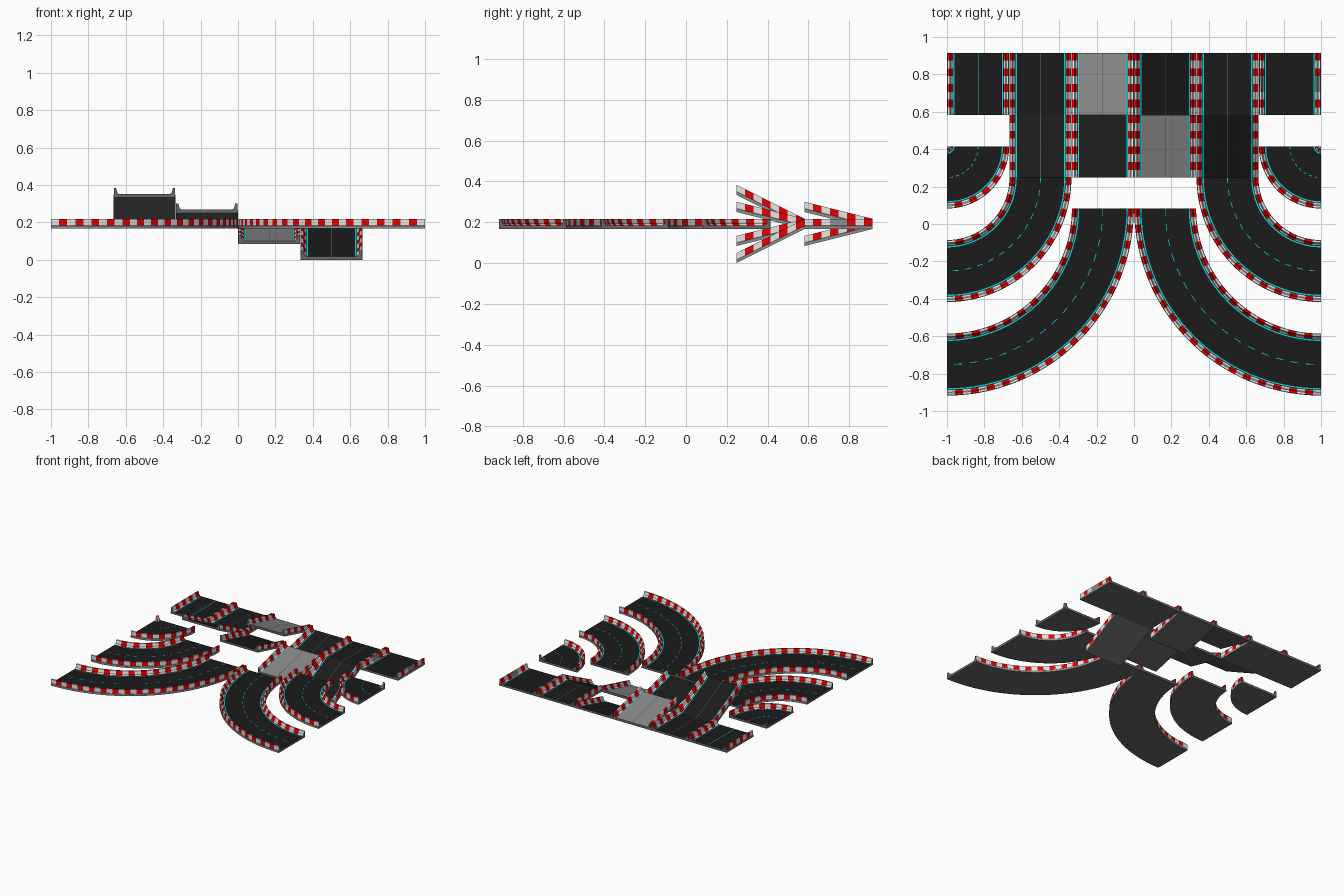
import bpy, bmesh, math

if "Cube" in bpy.data.objects:
    bpy.data.objects.remove(bpy.data.objects["Cube"])

TILE = 1 / 3
BASE = 0.167
ROWS = {"back": 0.915 - TILE, "front": 0.915 - 2 * TILE}


def material(name, *rgb):
    m = bpy.data.materials.new(name)
    m.use_nodes = True
    m.diffuse_color = (*rgb, 1)
    m.node_tree.nodes["Principled BSDF"].inputs["Base Color"].default_value = (*rgb, 1)
    return m


MATS = [
    material("asphalt", 0.011, 0.011, 0.011),
    material("underside", 0.14, 0.14, 0.14),
    material("curb red", 0.8, 0.0, 0.0),
    material("curb white", 0.8, 0.8, 0.8),
    material("curb base grey", 0.28, 0.28, 0.28),
    material("teal line", 0.0, 0.68, 0.72),
    material("pale asphalt", 0.24, 0.24, 0.24),
    material("seam line", 0.06, 0.08, 0.08),
]
ASPHALT, UNDER, RED, WHITE, GREY, TEAL, PALE, SEAM = range(8)


def sweep(name, place, profile, colour, n):
    """Sweep a closed profile along a path; colour(edge, step) picks the material."""
    bm = bmesh.new()
    rings = [[bm.verts.new(place(u, i / n, z)) for u, z in profile] for i in range(n + 1)]
    k = len(profile)
    for i in range(n):
        a, b = rings[i], rings[i + 1]
        for j in range(k):
            f = bm.faces.new((a[j], a[(j + 1) % k], b[(j + 1) % k], b[j]))
            f.material_index = colour(j, i)
    for ring in (rings[0], rings[-1]):
        bm.faces.new(ring).material_index = UNDER
    bmesh.ops.recalc_face_normals(bm, faces=bm.faces)
    mesh = bpy.data.meshes.new(name)
    bm.to_mesh(mesh)
    bm.free()
    for m in MATS:
        mesh.materials.append(m)
    ob = bpy.data.objects.new(name, mesh)
    bpy.context.collection.objects.link(ob)
    bpy.ops.object.select_all(action="DESELECT")
    ob.select_set(True)
    bpy.context.view_layer.objects.active = ob
    bpy.ops.object.shade_smooth_by_angle(angle=math.radians(20))


# Curb section: grey footing with a narrow ledge, tall lip, inner slope to the road
CURB = [(0.001, 0), (0.001, 0.015), (0.003, 0.017), (0.003, 0.05), (0.015, 0.05),
        (0.021, 0.026), (0.031, 0.018), (0.031, 0)]


def curb(name, place, stripes, split=1, mirror=False, plain=()):
    profile = [(TILE - u if mirror else u, z) for u, z in CURB]

    def colour(edge, step):
        s = step // split
        if edge < 2:
            return GREY
        if edge >= 6:
            return UNDER
        if s in plain:
            return GREY
        return RED if s % 2 else WHITE

    sweep(name, place, profile, colour, stripes * split)


def deck(name, place, n, top=ASPHALT, centre=None):
    """Road slab with teal edge lines and an optional dashed or solid centre line."""
    e, mid, h = 0.031, TILE / 2, 0.018
    us = [e, e + 0.002, e + 0.009, mid - 0.002, mid + 0.002,
          TILE - e - 0.009, TILE - e - 0.002, TILE - e]
    profile = [(u, h) for u in us] + [(TILE - e, 0), (e, 0)]

    def colour(edge, step):
        if edge >= 7:
            return UNDER
        if edge in (1, 5):
            return TEAL
        if edge == 3:
            if centre == "dashed":
                return TEAL if step % 2 else top
            if centre == "solid":
                return TEAL
            if centre == "seam":
                return SEAM
        return top

    sweep(name, place, profile, colour, n)


def straight(name, column, row, rise=0.0, top=ASPHALT, centre=None, plain=()):
    x0, y0 = column * TILE, ROWS[row]

    def place(u, t, z):
        return (x0 + u, y0 + TILE * t, BASE + z + rise * (1 - t))

    deck(name + "_road", place, 8, top, centre)
    curb(name + "_right_curb", place, 8, plain=plain)
    curb(name + "_left_curb", place, 8, mirror=True, plain=plain)


def bend(name, side, ring):
    """Quarter turn around a centre on the outer edge; ring 0 is the tightest."""
    cy = 0.415 - ring * TILE / 2

    def place(u, t, z):
        r, a = ring * TILE + u, t * math.pi / 2
        return (side * (1 - r * math.sin(a)), cy - r * math.cos(a), BASE + z)

    deck(name + "_road", place, 16 + 8 * ring, centre="dashed")
    curb(name + "_inner_curb", place, (4, 12, 24)[ring], split=2)
    curb(name + "_outer_curb", place, 12 * (ring + 1), split=2, mirror=True)


# Back row: level tiles at the sides, gentle ramps in the middle
straight("outer_right_straight", -3, "back", centre="solid")
straight("inner_right_straight", -2, "back", centre="seam")
straight("back_rising_ramp", -1, "back", TILE / 4, PALE, "seam")
straight("back_falling_ramp", 0, "back", -TILE / 4, centre="seam")
straight("inner_left_straight", 1, "back", centre="seam")
straight("outer_left_straight", 2, "back", plain=(3, 4))

# Front row: steep and gentle ramps
straight("steep_rising_ramp", -2, "front", TILE / 2, centre="seam")
straight("gentle_rising_ramp", -1, "front", TILE / 4)
straight("gentle_falling_ramp", 0, "front", -TILE / 4, PALE, "seam")
straight("steep_falling_ramp", 1, "front", -TILE / 2, centre="seam")

# Three bends on each side
for side, word in ((1, "left"), (-1, "right")):
    for ring, size in enumerate(("tight", "medium", "wide")):
        bend(f"{size}_{word}_bend", side, ring)
